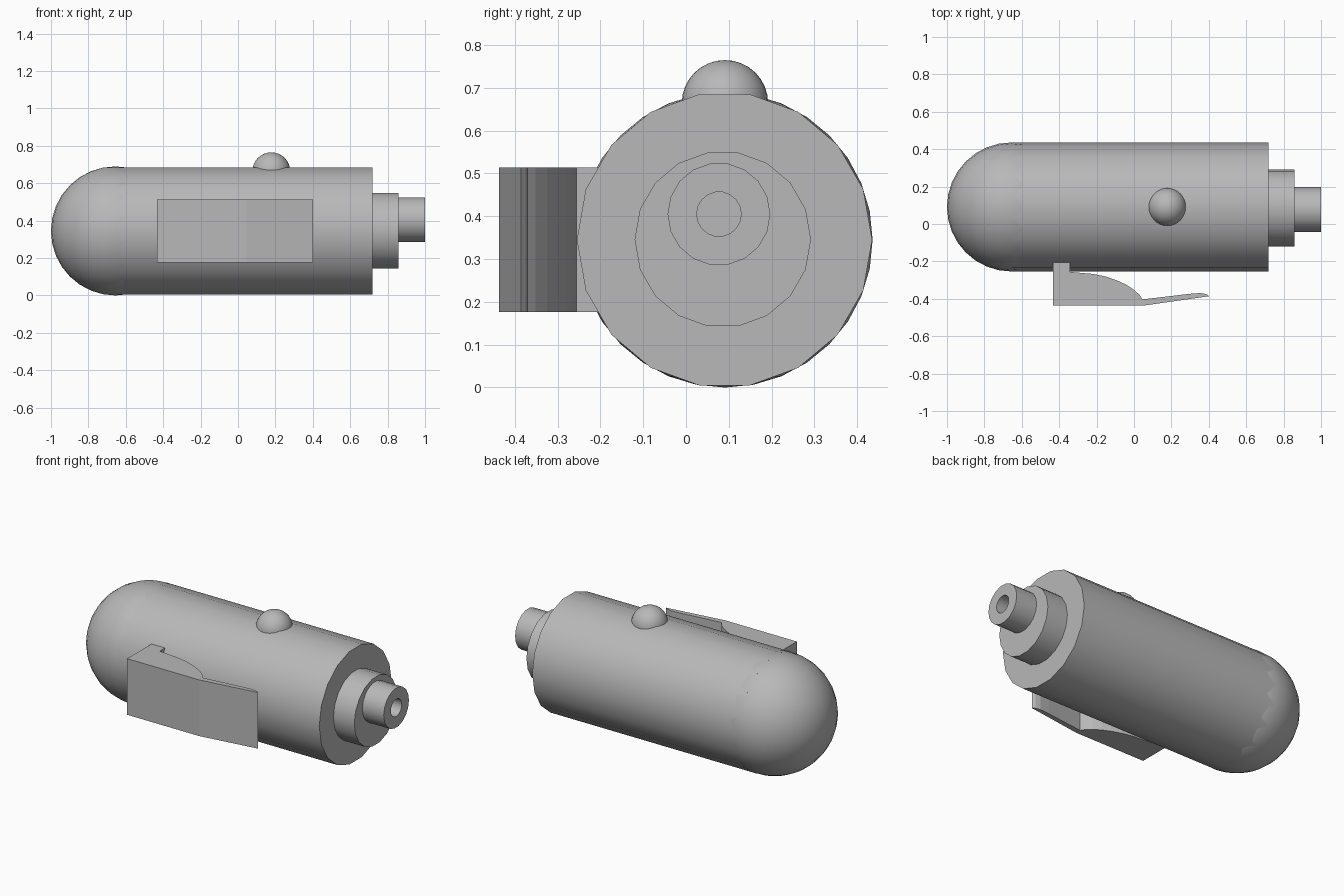
import bpy, bmesh, math
from mathutils import Matrix

if "Cube" in bpy.data.objects:
    bpy.data.objects.remove(bpy.data.objects["Cube"])

# Mid grey used on every part
grey = bpy.data.materials.new("mid_grey")
grey.diffuse_color = (0.48, 0.48, 0.48, 1)
grey.use_nodes = True
grey.node_tree.nodes["Principled BSDF"].inputs["Base Color"].default_value = grey.diffuse_color


def finish(name, bm, smooth=True):
    bmesh.ops.recalc_face_normals(bm, faces=bm.faces)
    me = bpy.data.meshes.new(name)
    bm.to_mesh(me)
    bm.free()
    me.materials.append(grey)
    ob = bpy.data.objects.new(name, me)
    bpy.context.collection.objects.link(ob)
    bpy.ops.object.select_all(action='DESELECT')
    ob.select_set(True)
    bpy.context.view_layer.objects.active = ob
    if smooth:
        bpy.ops.object.shade_smooth_by_angle(angle=math.radians(30))
    return ob


def lathe_x(name, profile, y, z, sides=18):
    """Spin (x, radius) points about a line along x and cap both ends."""
    bm = bmesh.new()
    rings = []
    for x, r in profile:
        rings.append([bm.verts.new((x, y + r * math.cos(2 * math.pi * i / sides),
                                    z + r * math.sin(2 * math.pi * i / sides)))
                      for i in range(sides)])
    for a, b in zip(rings, rings[1:]):
        for i in range(sides):
            j = (i + 1) % sides
            bm.faces.new((a[i], a[j], b[j], b[i]))
    bm.faces.new(rings[0])
    bm.faces.new(rings[-1])
    return finish(name, bm)


def ball(name, center, radius, u=32, v=16):
    bm = bmesh.new()
    bmesh.ops.create_uvsphere(bm, u_segments=u, v_segments=v, radius=radius,
                              matrix=Matrix.Translation(center))
    return finish(name, bm)


# Main barrel with its round end and top button
lathe_x("barrel", [(-0.655, 0.345), (0.719, 0.345)], 0.09, 0.345)
ball("round_end", (-0.655, 0.091, 0.345), 0.345)
ball("top_button", (0.178, 0.091, 0.664), 0.101)

# Stepped collar and hollow nozzle
lathe_x("collar", [(0.715, 0.206), (0.858, 0.206)], 0.086, 0.346)
lathe_x("nozzle", [(0.855, 0.12), (1.0, 0.12), (1.0, 0.052), (0.86, 0.052)],
        0.077, 0.405)

# Side clip: plan profile extruded upwards
profile = [(-0.432, -0.437), (0.045, -0.437), (0.402, -0.386), (0.388, -0.375),
           (0.355, -0.369), (0.29, -0.374), (0.19, -0.386), (0.045, -0.403),
           (0.03, -0.379), (0.0, -0.352), (-0.04, -0.325), (-0.09, -0.302),
           (-0.15, -0.281), (-0.22, -0.267), (-0.342, -0.256),
           (-0.342, -0.206), (-0.432, -0.206)]
bm = bmesh.new()
base = bm.faces.new([bm.verts.new((x, y, 0.176)) for x, y in profile])
ext = bmesh.ops.extrude_face_region(bm, geom=[base], use_keep_orig=True)
bmesh.ops.translate(bm, vec=(0, 0, 0.338),
                    verts=[g for g in ext["geom"] if isinstance(g, bmesh.types.BMVert)])
finish("side_clip", bm, smooth=False)
